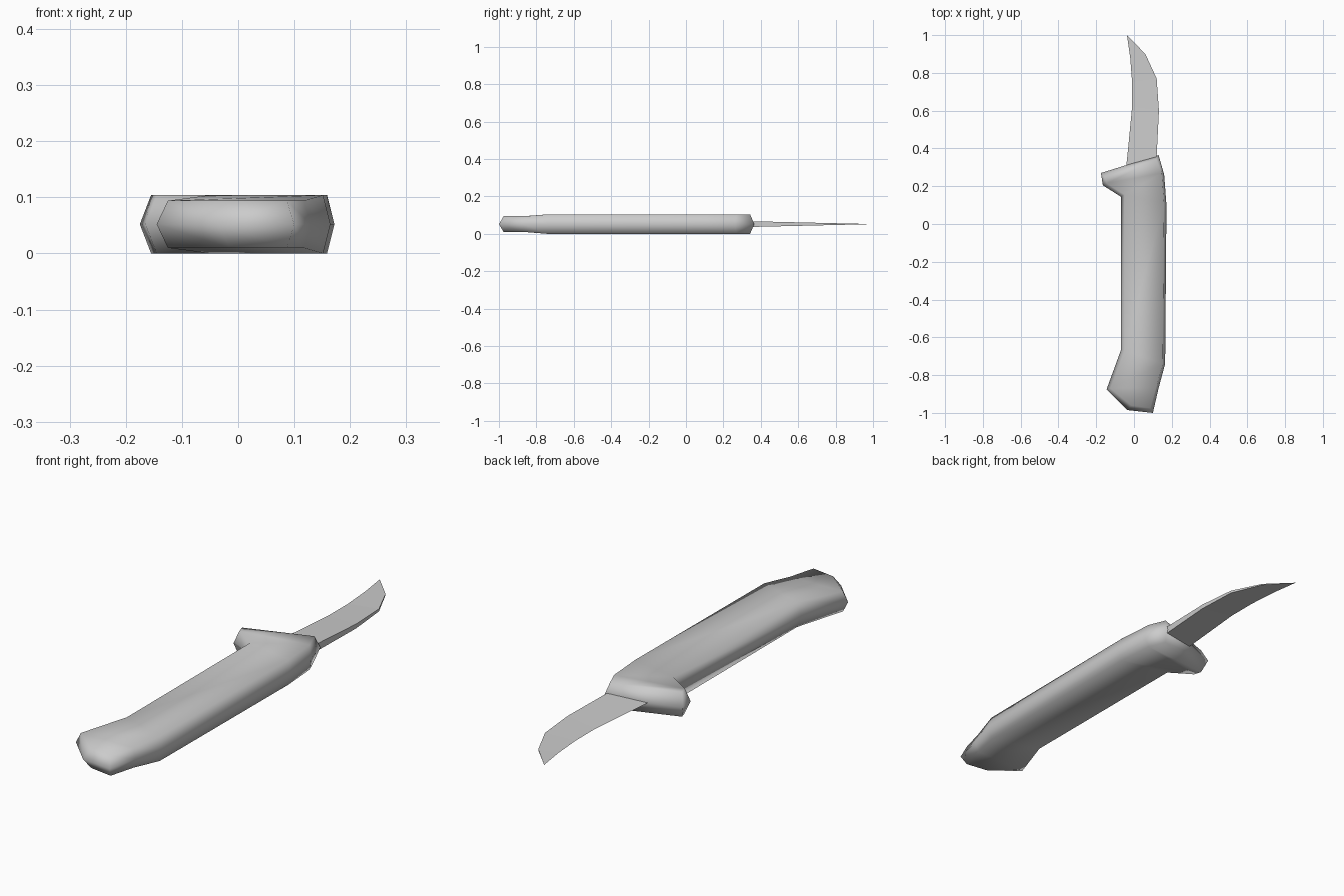
import bpy
import bmesh

cube = bpy.data.objects.get("Cube")
if cube:
    bpy.data.objects.remove(cube, do_unlink=True)

MID = 0.052  # height of the middle plane

grey = bpy.data.materials.new("plain_grey")
grey.use_nodes = True
colour = (0.6, 0.6, 0.6, 1)
grey.diffuse_color = colour
grey.node_tree.nodes["Principled BSDF"].inputs["Base Color"].default_value = colour


def loft(name, rings, smooth):
    """Skin a list of equal rings of points and cap both ends."""
    bm = bmesh.new()
    loops = [[bm.verts.new(p) for p in ring] for ring in rings]
    n = len(loops[0])
    for a, b in zip(loops, loops[1:]):
        for i in range(n):
            j = (i + 1) % n
            bm.faces.new((a[i], a[j], b[j], b[i]))
    for cap in (loops[0], loops[-1]):
        if n == 6:  # split hexagonal ends along the middle plane
            bm.faces.new(cap[:4])
            bm.faces.new((cap[0], cap[3], cap[4], cap[5]))
        else:
            bm.faces.new(cap)
    bmesh.ops.remove_doubles(bm, verts=bm.verts, dist=0.0005)
    bmesh.ops.recalc_face_normals(bm, faces=bm.faces)
    mesh = bpy.data.meshes.new(name)
    bm.to_mesh(mesh)
    bm.free()
    mesh.materials.append(grey)
    mesh.polygons.foreach_set("use_smooth", [smooth] * len(mesh.polygons))
    obj = bpy.data.objects.new(name, mesh)
    bpy.context.collection.objects.link(obj)
    return obj


# Handle: left point, right point, half height, y inset of the flat faces
stations = [
    ((-0.035, -0.985), (0.10, -1.0), 0.042, 0.025),
    ((-0.145, -0.875), (0.13, -0.87), 0.042, 0.005),
    ((-0.07, -0.67), (0.165, -0.74), 0.052, 0.0),
    ((-0.07, 0.145), (0.172, 0.10), 0.052, 0.01),
    ((-0.165, 0.205), (0.16, 0.26), 0.052, 0.01),
    ((-0.175, 0.27), (0.13, 0.365), 0.052, -0.022),
]
rings = []
for (lx, ly), (rx, ry), h, dy in stations:
    inner_l, inner_r = (lx + 0.02, ly + dy), (rx - 0.013, ry + dy)
    rings.append([
        (lx, ly, MID), (*inner_l, MID + h), (*inner_r, MID + h),
        (rx, ry, MID), (*inner_r, MID - h), (*inner_l, MID - h),
    ])
loft("handle", rings, True)

# Blade: a wedge with a thick spine, a sharp edge and a pointed tip
edge = [(-0.045, 0.27), (-0.035, 0.36), (-0.01, 0.62), (-0.01, 0.75), (-0.02, 0.88), (-0.037, 1.0)]
spine = [(0.115, 0.27), (0.12, 0.36), (0.132, 0.6), (0.12, 0.77), (0.06, 0.90), (-0.037, 1.0)]
rings = []
for e, s in zip(edge, spine):
    t = 0.015 * (1 - s[1]) / 0.64
    rings.append([(*e, MID), (*s, MID + t), (*s, MID - t)])
# the last ring collapses to the tip, so its cap is left to the merge
loft("blade", rings, False)
